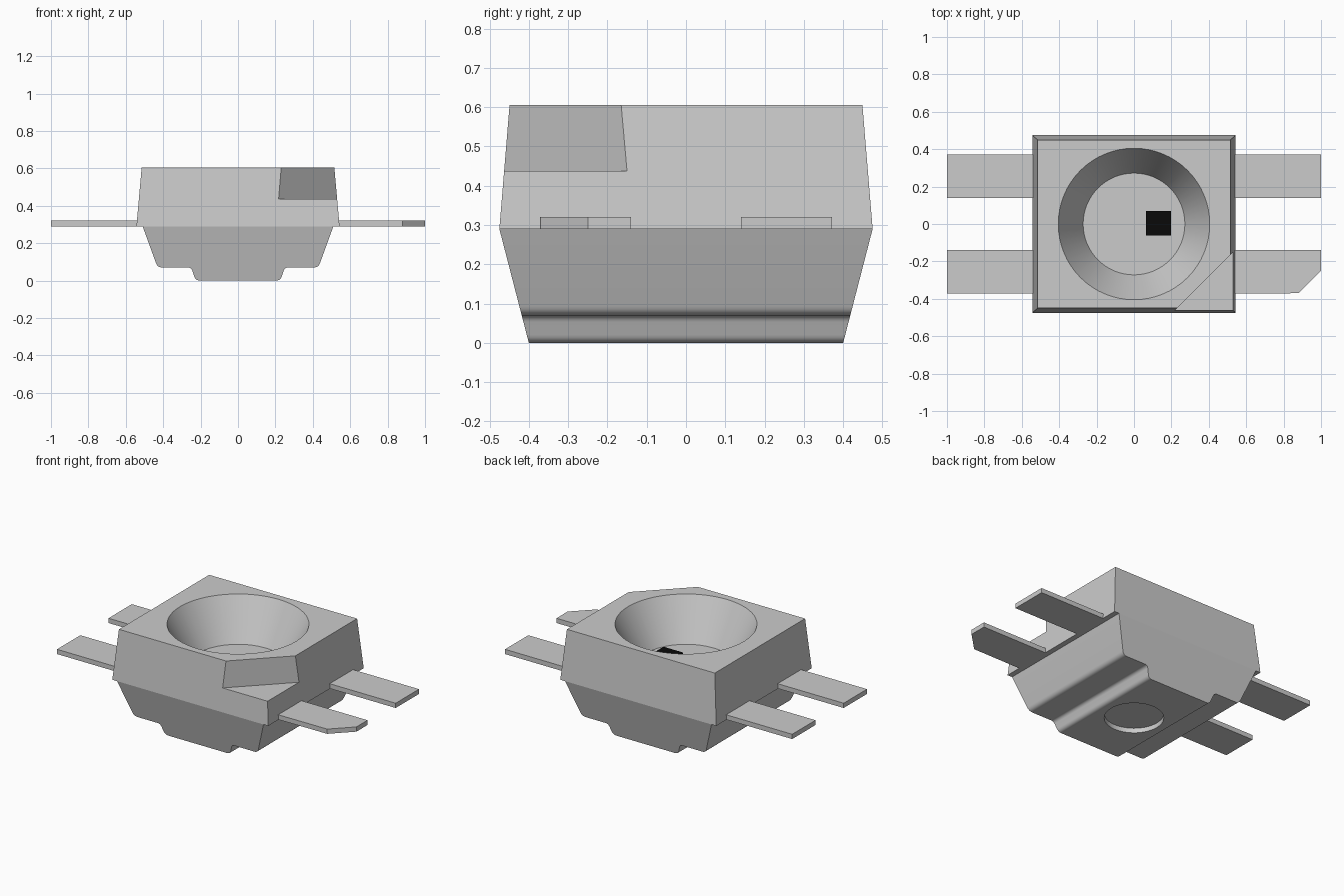
import bpy, bmesh, math
from mathutils import Vector

if "Cube" in bpy.data.objects:
    bpy.data.objects.remove(bpy.data.objects["Cube"], do_unlink=True)


def material(name, rgb):
    m = bpy.data.materials.new(name)
    m.use_nodes = True
    m.diffuse_color = (*rgb, 1)
    m.node_tree.nodes["Principled BSDF"].inputs["Base Color"].default_value = (*rgb, 1)
    return m


GREY = material("light grey", (0.6, 0.6, 0.6))
BLACK = material("black", (0.003, 0.003, 0.003))


def loft(name, rings, mat=GREY):
    """Closed solid from a list of matching rings of points."""
    bm = bmesh.new()
    loops = [[bm.verts.new(p) for p in ring] for ring in rings]
    n = len(loops[0])
    for a, b in zip(loops, loops[1:]):
        for i in range(n):
            j = (i + 1) % n
            bm.faces.new((a[i], a[j], b[j], b[i]))
    bm.faces.new(loops[0][::-1])
    bm.faces.new(loops[-1])
    bmesh.ops.recalc_face_normals(bm, faces=bm.faces[:])
    me = bpy.data.meshes.new(name)
    bm.to_mesh(me)
    bm.free()
    me.materials.append(mat)
    ob = bpy.data.objects.new(name, me)
    bpy.context.collection.objects.link(ob)
    return ob


def rect(hx, hy, z, cx=0, cy=0):
    return [(cx + sx * hx, cy + sy * hy, z) for sx, sy in ((-1, -1), (1, -1), (1, 1), (-1, 1))]


def circle(r, z, n=64):
    return [(r * math.cos(2 * math.pi * i / n), r * math.sin(2 * math.pi * i / n), z) for i in range(n)]


def prism(name, outline, z0, z1):
    return loft(name, [[(x, y, z) for x, y in outline] for z in (z0, z1)])


def cut(ob, cutter):
    """Subtract the cutter for good and discard it."""
    cutter.hide_render = True
    mod = ob.modifiers.new("cut", "BOOLEAN")
    mod.operation, mod.solver, mod.object = "DIFFERENCE", "EXACT", cutter
    bpy.context.view_layer.objects.active = ob
    bpy.ops.object.modifier_apply(modifier=mod.name)
    bpy.data.objects.remove(cutter, do_unlink=True)


def smooth(ob):
    bpy.ops.object.select_all(action="DESELECT")
    ob.select_set(True)
    bpy.context.view_layer.objects.active = ob
    bpy.ops.object.shade_smooth_by_angle(angle=math.radians(30))


def rounded(corners, steps=6):
    """Profile through (x, z, radius) corners, with the inner ones eased."""
    pts = [Vector(corners[0][:2])]
    for prev, (x, z, r), nxt in zip(corners, corners[1:], corners[2:]):
        c = Vector((x, z))
        a = c + (Vector(prev[:2]) - c).normalized() * r
        b = c + (Vector(nxt[:2]) - c).normalized() * r
        for k in range(steps + 1):
            t = k / steps
            pts.append(a * (1 - t) ** 2 + c * 2 * t * (1 - t) + b * t * t)
    return pts


# Upper housing: tapered block with a conical cup and a notched corner
Z_SPLIT, Z_TOP, Z_FLOOR, Z_NOTCH = 0.29, 0.605, 0.35, 0.437
upper = loft("upper_housing", [rect(0.543, 0.475, Z_SPLIT), rect(0.515, 0.449, Z_TOP)])
slope = (0.405 - 0.272) / (Z_TOP - Z_FLOOR)
cut(upper, loft("cup_cutter", [circle(0.272, Z_FLOOR), circle(0.405 + 0.1 * slope, Z_TOP + 0.1)]))
cut(upper, prism("notch_cutter", [(-0.02, -0.7), (0.7, -0.7), (0.7, 0.02)], Z_NOTCH, 0.8))
smooth(upper)

# Lower housing: stepped profile with rounded edges, tapering front and back
half = rounded([(0.51, Z_SPLIT, 0), (0.43, 0.07, 0.025), (0.25, 0.07, 0.018),
                (0.226, 0.0, 0.022), (0.0, 0.0, 0)])
outline = [(p.x, p.y) for p in half] + [(-p.x, p.y) for p in reversed(half)]
lower = loft("lower_housing", [[(x, s * (0.4 + 0.2586 * z), z) for x, z in outline] for s in (-1, 1)])
cut(lower, prism("recess_cutter", [p[:2] for p in circle(0.17, 0)], -0.1, 0.03))
smooth(lower)

# Four flat leads, one with a clipped corner
for sx, side in ((-1, "right"), (1, "left")):
    for sy, end in ((-1, "front"), (1, "back")):
        if sx > 0 and sy < 0:
            tip = [(1.0, 0.14), (1.0, 0.25), (0.88, 0.37)]
        else:
            tip = [(1.0, 0.14), (1.0, 0.372)]
        shape = [(0.53, 0.14)] + tip + [(0.53, 0.372)]
        prism(f"{end}_{side}_lead", [(sx * x, sy * y) for x, y in shape], 0.29, 0.32)

# Small chip on the cup floor
loft("chip", [rect(0.067, 0.065, z, 0.132, 0.004) for z in (Z_FLOOR, Z_FLOOR + 0.035)], BLACK)
